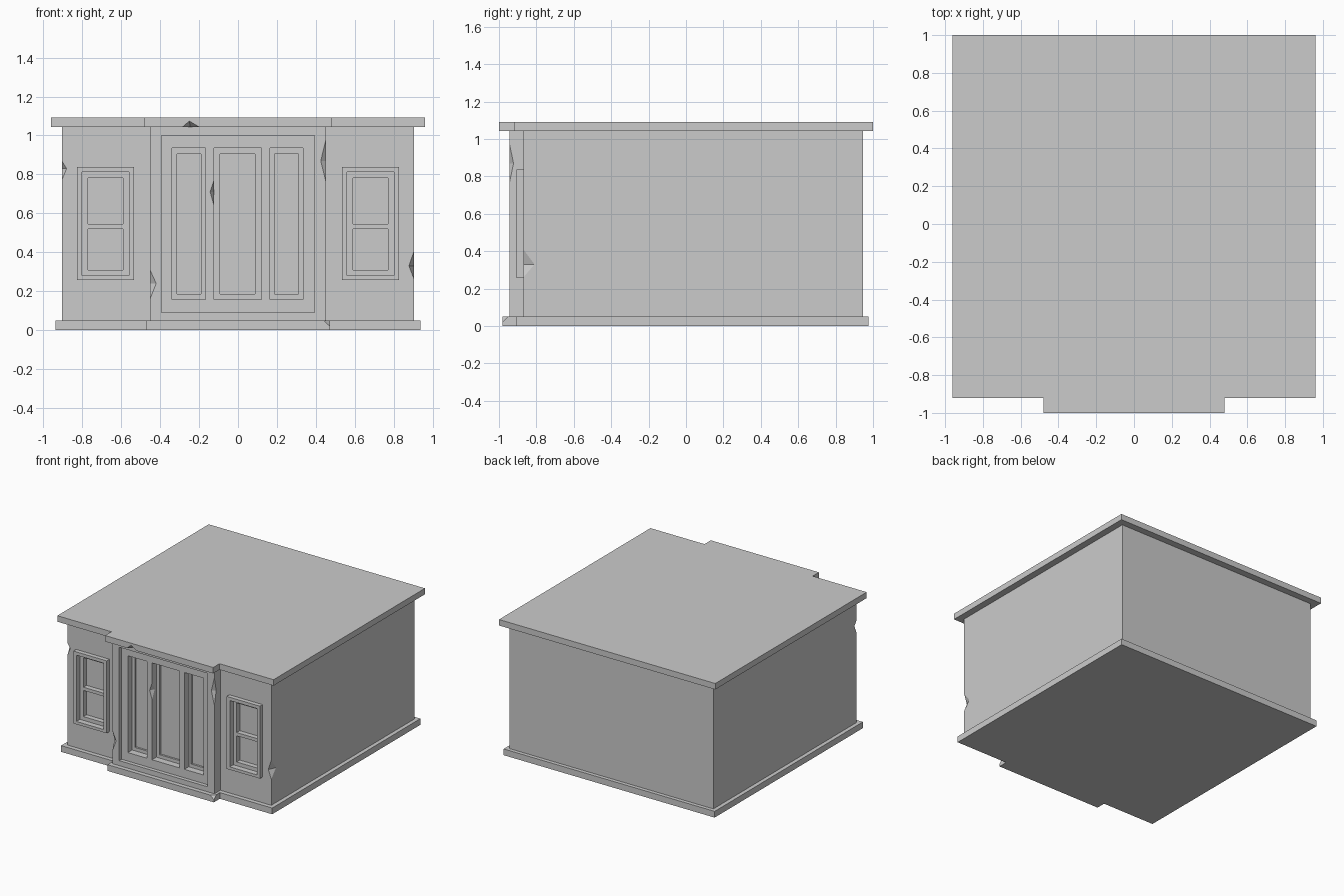
import bpy, bmesh
from mathutils import Vector

if "Cube" in bpy.data.objects:
    bpy.data.objects.remove(bpy.data.objects["Cube"])


def new_object(name, bm):
    bmesh.ops.recalc_face_normals(bm, faces=bm.faces)
    me = bpy.data.meshes.new(name)
    bm.to_mesh(me)
    bm.free()
    ob = bpy.data.objects.new(name, me)
    bpy.context.collection.objects.link(ob)
    return ob


def slab(name, half_x, porch_x, front, porch_front, back, z0, z1):
    """Vertical prism with the stepped-forward porch outline."""
    bm = bmesh.new()
    pts = [(-half_x, back), (-half_x, front), (-porch_x, front), (-porch_x, porch_front),
           (porch_x, porch_front), (porch_x, front), (half_x, front), (half_x, back)]
    face = bm.faces.new([bm.verts.new((x, y, z0)) for x, y in pts])
    res = bmesh.ops.extrude_face_region(bm, geom=[face])
    top = [v for v in res["geom"] if isinstance(v, bmesh.types.BMVert)]
    bmesh.ops.translate(bm, verts=top, vec=(0, 0, z1 - z0))
    return new_object(name, bm)


def hull(name, points):
    bm = bmesh.new()
    for p in points:
        bm.verts.new(p)
    bmesh.ops.convex_hull(bm, input=bm.verts[:])
    return new_object(name, bm)


def box(name, x0, x1, y0, y1, z0, z1):
    bm = bmesh.new()
    bmesh.ops.create_cube(bm, size=1)
    for v in bm.verts:
        v.co = Vector(((x0, x1)[v.co.x > 0], (y0, y1)[v.co.y > 0], (z0, z1)[v.co.z > 0]))
    return new_object(name, bm)


def cut(target, cutter):
    """Subtract a cutter, then throw it away."""
    cutter.hide_render = True
    mod = target.modifiers.new("cut", 'BOOLEAN')
    mod.operation = 'DIFFERENCE'
    mod.solver = 'EXACT'
    mod.object = cutter
    bpy.context.view_layer.objects.active = target
    bpy.ops.object.modifier_apply(modifier=mod.name)
    bpy.data.objects.remove(cutter)


def cut_box(target, *dims):
    cut(target, box("recess_cutter", *dims))


def chip(target, p, q, a, b, outward):
    """Break a notch out of edge p-q; a and b lie on the two adjoining faces."""
    out = (Vector(p) + Vector(q)) / 2 + Vector(outward) * 0.06
    cut(target, hull("chip_cutter", [p, q, a, b, out]))


# Main masses
walls = slab("walls", 0.905, 0.452, -0.87, -0.945, 0.945, 0.03, 1.06)
plinth = slab("plinth", 0.937, 0.472, -0.905, -0.98, 0.975, 0, 0.05)
roof = slab("roof_slab", 0.96, 0.48, -0.92, -1.0, 1.0, 1.044, 1.092)

# Door recess with three stepped panels
cut_box(walls, -0.393, 0.393, -1.05, -0.915, 0.09, 1.0)
for x0, x1, in0, in1 in ((-0.338, -0.167, -0.314, -0.19),
                         (-0.123, 0.12, -0.093, 0.088),
                         (0.165, 0.335, 0.187, 0.31)):
    cut_box(walls, x0, x1, -1.05, -0.86, 0.158, 0.935)
    cut_box(walls, in0, in1, -1.05, -0.845, 0.185, 0.905)

# Windows: raised surround, recessed sash, two deeper panes
for s, side in ((-1, "left"), (1, "right")):
    def span(a, b):
        return sorted((s * a, s * b))
    inner = (*span(0.561, 0.802), -1.05, -0.86, 0.28, 0.812)
    frame = box(f"window_frame_{side}", *span(0.533, 0.828), -0.905, -0.865, 0.257, 0.838)
    cut_box(frame, *inner[:3], -0.8, *inner[4:])
    cut_box(walls, *inner)
    for z0, z1 in ((0.31, 0.52), (0.546, 0.783)):
        cut_box(walls, *span(0.59, 0.77), -1.05, -0.82, z0, z1)

# Broken chips along the edges
chip(walls, (0.905, -0.87, 0.26), (0.905, -0.87, 0.41), (0.878, -0.87, 0.33),
     (0.905, -0.81, 0.33), (1, -1, 0))
chip(walls, (-0.905, -0.87, 0.77), (-0.905, -0.87, 0.87), (-0.88, -0.87, 0.83),
     (-0.905, -0.84, 0.83), (-1, -1, 0))
chip(walls, (0.452, -0.945, 0.76), (0.452, -0.945, 0.98), (0.425, -0.945, 0.87),
     (0.452, -0.922, 0.87), (1, -1, 0))
chip(walls, (-0.452, -0.945, 0.16), (-0.452, -0.945, 0.31), (-0.42, -0.945, 0.24),
     (-0.452, -0.92, 0.24), (-1, -1, 0))
chip(walls, (-0.123, -0.915, 0.64), (-0.123, -0.915, 0.77), (-0.143, -0.915, 0.71),
     (-0.123, -0.88, 0.71), (1, -1, 0))
chip(roof, (-0.285, -1, 1.044), (-0.2, -1, 1.044), (-0.25, -1, 1.074),
     (-0.245, -0.965, 1.044), (0, -1, -1))
# Plinth corner knocked off
cut(plinth, hull("chip_cutter", [(0.44, -0.98, 0.05), (0.472, -0.95, 0.05),
                                 (0.472, -0.98, 0.02), (0.53, -1.04, 0.1)]))
